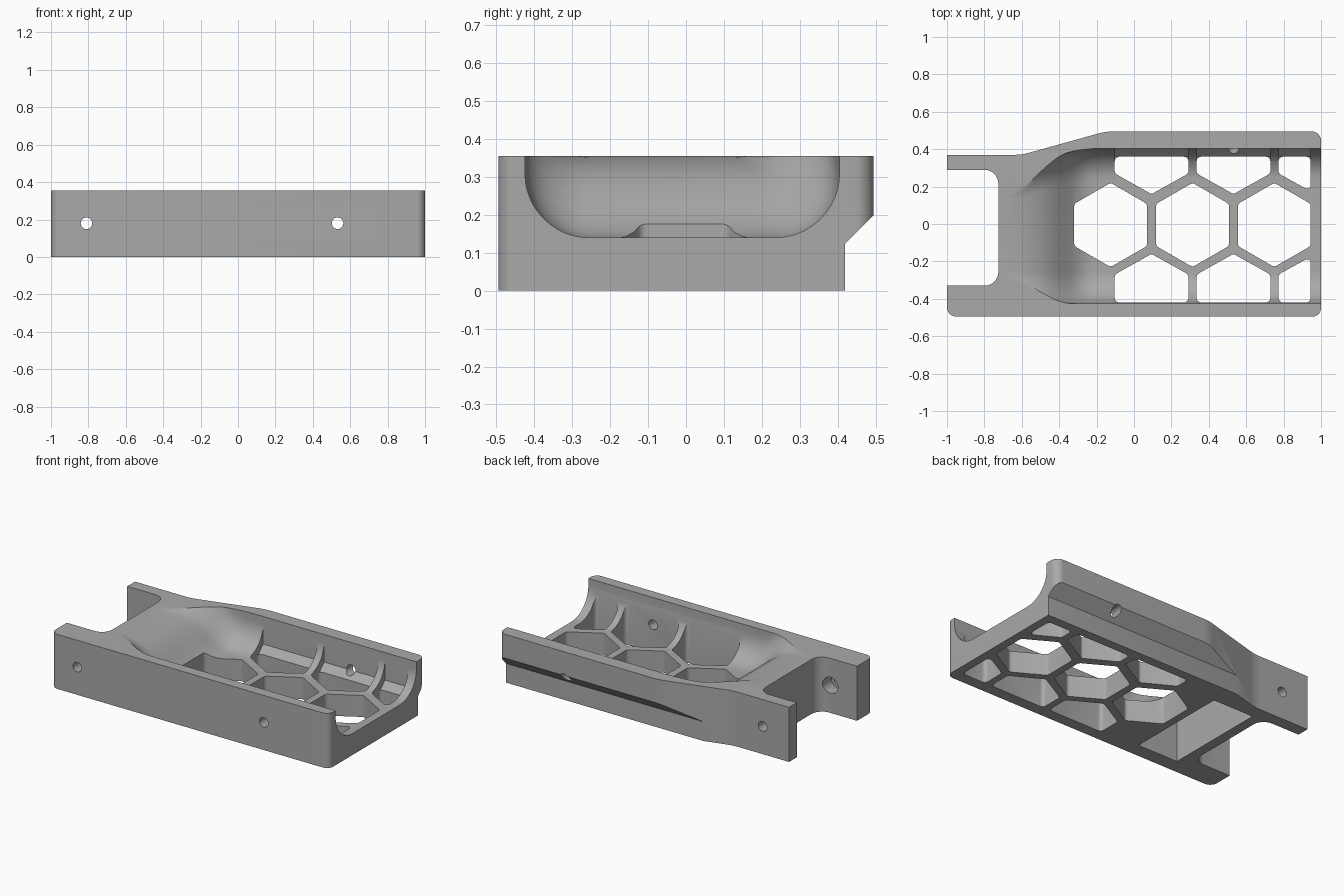
import bpy, bmesh, math
from mathutils import Vector

cube = bpy.data.objects.get("Cube")
if cube:
    bpy.data.objects.remove(cube, do_unlink=True)

TOP = 0.355      # height of the tray
FLOOR = 0.14     # height of the cradle floor
BIG = 0.6        # reach of cutters past the body


def make(name, rings):
    """Solid lofted through equal-length rings, capped at both ends."""
    bm = bmesh.new()
    loops = [[bm.verts.new(p) for p in ring] for ring in rings]
    n = len(loops[0])
    for a, b in zip(loops, loops[1:]):
        for i in range(n):
            j = (i + 1) % n
            bm.faces.new((a[i], a[j], b[j], b[i]))
    bm.faces.new(loops[0])
    bm.faces.new(loops[-1])
    bmesh.ops.recalc_face_normals(bm, faces=bm.faces)
    mesh = bpy.data.meshes.new(name)
    bm.to_mesh(mesh)
    bm.free()
    ob = bpy.data.objects.new(name, mesh)
    bpy.context.collection.objects.link(ob)
    return ob


def prism(name, pts, lo, hi, axis="z"):
    """Extrude a 2D profile along one axis."""
    place = {"x": lambda u, v, d: (d, u, v),
             "y": lambda u, v, d: (u, d, v),
             "z": lambda u, v, d: (u, v, d)}[axis]
    return make(name, [[place(u, v, d) for u, v in pts] for d in (lo, hi)])


def rounded(corners, steps=6):
    """Round the corners of a polygon given as (x, y, radius)."""
    out = []
    n = len(corners)
    for i, (x, y, r) in enumerate(corners):
        p = Vector((x, y))
        if r == 0:
            out.append(p)
            continue
        a = (Vector(corners[i - 1][:2]) - p).normalized()
        b = (Vector(corners[(i + 1) % n][:2]) - p).normalized()
        half = a.angle(b) / 2
        centre = p + (a + b).normalized() * r / math.sin(half)
        start = p + a * r / math.tan(half) - centre
        end = p + b * r / math.tan(half) - centre
        sweep = start.angle_signed(end)
        for k in range(steps + 1):
            t = -sweep * k / steps
            out.append(centre + Vector((start.x * math.cos(t) - start.y * math.sin(t),
                                        start.x * math.sin(t) + start.y * math.cos(t))))
    return out


def cut(body, cutter):
    mod = body.modifiers.new("cut", "BOOLEAN")
    mod.operation = "DIFFERENCE"
    mod.solver = "EXACT"
    mod.object = cutter
    bpy.context.view_layer.objects.active = body
    bpy.ops.object.modifier_apply(modifier=mod.name)
    bpy.data.objects.remove(cutter, do_unlink=True)


# Outer body, stepping outward along the back
outline = [(-1, -0.495, 0.05), (1, -0.495, 0.045), (1, 0.495, 0.05),
           (-0.15, 0.495, 0.3), (-0.6, 0.37, 0.3), (-1, 0.37, 0)]
tray = prism("tray_body", rounded(outline, 8), 0, TOP)

# Overhang relief along the lower back
cut(tray, prism("relief_cutter", [(0.42, -0.1), (0.42, 0.125), (0.62, 0.325), (0.62, -0.1)],
                -BIG, 1.2, "x"))

# Open slot in the narrow end
slot = [(-1.2, -0.33, 0), (-0.725, -0.33, 0.075), (-0.725, 0.29, 0.075), (-1.2, 0.29, 0)]
cut(tray, prism("slot_cutter", rounded(slot, 8), -0.1, BIG))


# Cradle with round lower corners; its floor sweeps up to a smooth crest
def cradle_ring(x, floor):
    t = min(max((x + 0.6) / 0.45, 0), 1)
    front, back, r = -0.425, 0.3 + 0.105 * t * (2 - t), 0.17
    ring = [(x, front, BIG)]
    for k in range(13):
        a = math.pi / 2 * k / 12
        ring.append((x, front + r - r * math.cos(a), floor + r - r * math.sin(a)))
    for k in range(13):
        a = math.pi / 2 * k / 12
        ring.append((x, back - r + r * math.sin(a), floor + r - r * math.cos(a)))
    return ring + [(x, back, BIG)]


ramp = [(-0.7, 0.356), (-0.64, 0.352), (-0.58, 0.343), (-0.53, 0.329), (-0.48, 0.307),
        (-0.44, 0.281), (-0.4, 0.248), (-0.36, 0.21), (-0.32, 0.176), (-0.285, 0.155),
        (-0.25, 0.143), (-0.22, FLOOR), (-0.15, FLOOR), (1.2, FLOOR)]
cut(tray, make("cradle_cutter", [cradle_ring(x, z) for x, z in ramp]))

# Hollow below the ramp
hollow = [(-0.66, -0.1), (-0.37, -0.1), (-0.37, 0.1), (-0.45, 0.2), (-0.53, 0.26), (-0.66, 0.29)]
cut(tray, prism("hollow_cutter", hollow, -0.4, 0.28, "y"))

# Full hexagons down the middle of the floor
W, R = 0.197, 0.225
for cx in (-0.125, 0.313, 0.75):
    hexagon = [(cx + R * math.sin(a), R * math.cos(a) - 0.005, 0.025)
               for a in (-math.pi / 3 * k for k in range(6))]
    cut(tray, prism("hexagon_cutter", rounded(hexagon, 4), -0.1, BIG))

# Clipped hexagons along both sides, cut up into the walls
for cx in (0.094, 0.532, 0.97):
    lo, hi = cx - W, min(cx + W, 0.945)
    tip = 0.16 if hi > cx and cx < 0.9 else 0.175
    for side, limit in ((-1, -0.42), (1, 0.36)):
        cell = [(lo, side * 0.27, 0.025), (min(cx, hi), side * tip, 0.02)]
        if hi > cx:
            cell.append((hi, side * 0.27, 0.025))
        cell += [(hi, limit, 0.025), (lo, limit, 0.025)]
        if side < 0:
            cell.reverse()
        cell.reverse()
        cut(tray, prism("side_cell_cutter", rounded(cell, 4), -0.1, BIG))
    # Sloped recess following the overhang
    recess = [(0.28, 0.13), (0.358, 0.13), (0.404, 0.176), (0.404, BIG), (0.28, BIG)]
    cut(tray, prism("recess_cutter", recess, lo + 0.001, hi - 0.001, "x"))


# Cross holes through both walls
def circle(cx, cz, r):
    return [(cx + r * math.cos(k * math.pi / 16), cz + r * math.sin(k * math.pi / 16))
            for k in range(32)]


for hx in (-0.81, 0.532):
    cut(tray, prism("cross_hole_cutter", circle(hx, 0.18, 0.031), -BIG, BIG, "y"))
cut(tray, prism("counterbore_cutter", circle(-0.81, 0.18, 0.052), -0.41, -0.2, "y"))

# Single grey material
grey = bpy.data.materials.new("plain_grey")
grey.use_nodes = True
colour = (0.4, 0.4, 0.4, 1)
grey.diffuse_color = colour
grey.node_tree.nodes["Principled BSDF"].inputs["Base Color"].default_value = colour
tray.data.materials.clear()
tray.data.materials.append(grey)
for face in tray.data.polygons:
    face.material_index = 0

bpy.ops.object.select_all(action="DESELECT")
tray.select_set(True)
bpy.context.view_layer.objects.active = tray
bpy.ops.object.shade_smooth_by_angle(angle=math.radians(30))
